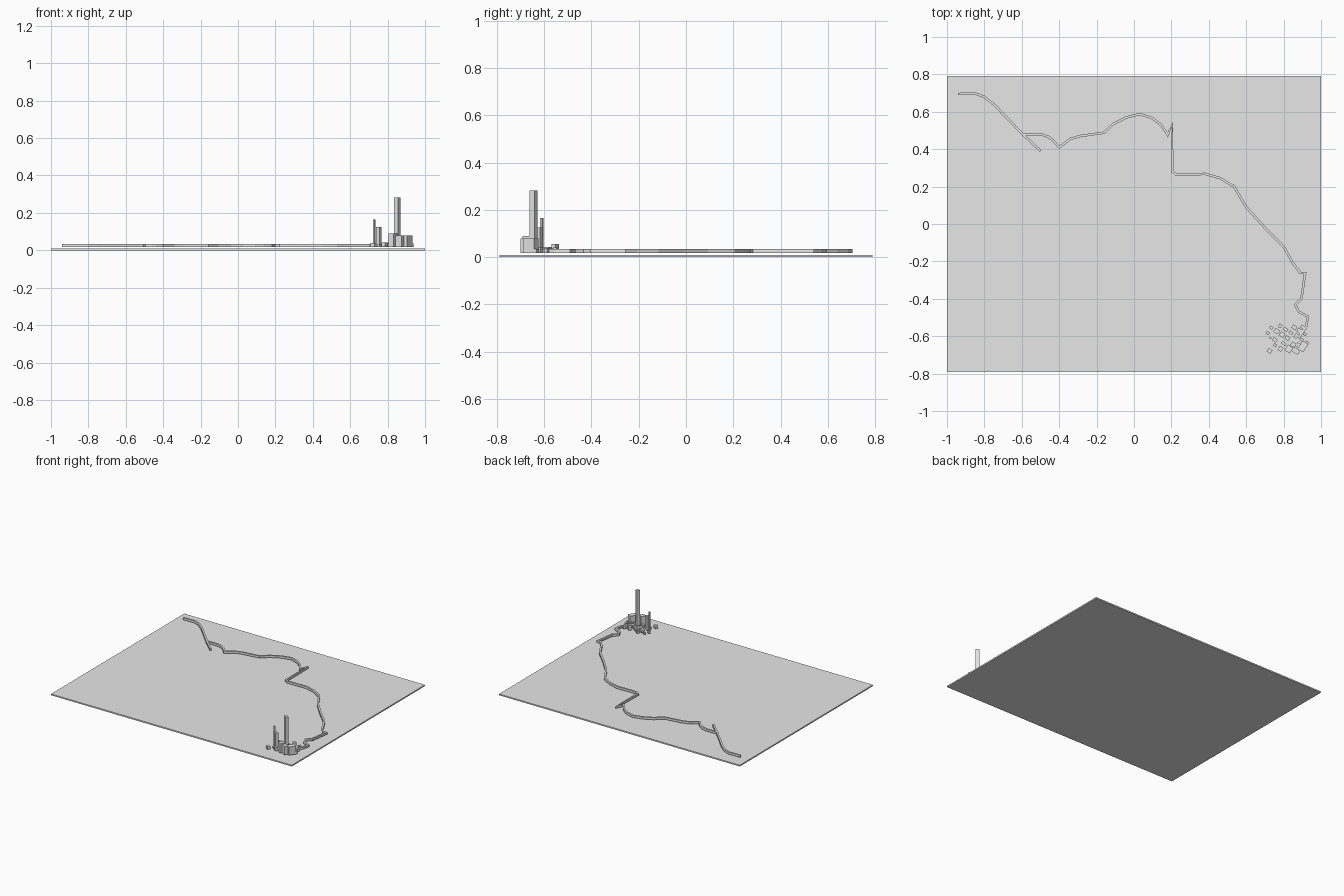
import bpy, bmesh, math, random
from mathutils import Vector, Matrix

if "Cube" in bpy.data.objects:
    bpy.data.objects.remove(bpy.data.objects["Cube"])

grey = bpy.data.materials.new("plain grey")
grey.diffuse_color = (0.8, 0.8, 0.8, 1)
grey.use_nodes = True
grey.node_tree.nodes["Principled BSDF"].inputs["Base Color"].default_value = grey.diffuse_color
LOW = 0.018          # underside of everything above the slab


def finish(name, bm):
    mesh = bpy.data.meshes.new(name)
    bm.to_mesh(mesh)
    bm.free()
    mesh.materials.append(grey)
    obj = bpy.data.objects.new(name, mesh)
    bpy.context.collection.objects.link(obj)
    return obj


def prism(bm, outline, z0, z1):
    """Closed prism over a counter-clockwise outline."""
    lo = [bm.verts.new((x, y, z0)) for x, y in outline]
    hi = [bm.verts.new((x, y, z1)) for x, y in outline]
    bm.faces.new(lo[::-1])
    bm.faces.new(hi)
    n = len(lo)
    for i in range(n):
        j = (i + 1) % n
        bm.faces.new((lo[i], lo[j], hi[j], hi[i]))


# Ground slab, with its top split into a wedge and the remainder
X, Y, T = 1.0, 0.79, 0.01
bm = bmesh.new()
corners = [(-X, -Y), (X, -Y), (X, Y), (-X, Y)]
prism(bm, corners, 0, T)
bm.faces.ensure_lookup_table()
bmesh.ops.delete(bm, geom=[bm.faces[1]], context='FACES_ONLY')
for outline in ([(0, 0), (X, -Y), (X, Y)],
                [(0, 0), (X, Y), (-X, Y), (-X, -Y), (X, -Y)]):
    bm.faces.new([bm.verts.new((x, y, T)) for x, y in outline])
finish("ground_slab", bm)


# Raised river ribbons with mitred corners
def ribbon(name, points, width=0.013, top=0.034):
    p = [Vector(q) for q in points]
    left, right = [], []
    for i, q in enumerate(p):
        a = (q - p[i - 1]).normalized() if i else (p[1] - q).normalized()
        b = (p[i + 1] - q).normalized() if i < len(p) - 1 else a
        na, nb = Vector((-a.y, a.x)), Vector((-b.y, b.x))
        m = (na + nb).normalized() if (na + nb).length > 0.05 else na
        off = m * (width / 2) / max(m.dot(na), 0.5)
        left.append(q + off)
        right.append(q - off)
    bm = bmesh.new()
    rings = [[bm.verts.new((v.x, v.y, z)) for v, z in
              ((l, LOW), (l, top), (r, top), (r, LOW))]
             for l, r in zip(left, right)]
    for s, t in zip(rings, rings[1:]):
        for k in range(4):
            j = (k + 1) % 4
            bm.faces.new((s[k], s[j], t[j], t[k]))
    bm.faces.new(rings[0][::-1])
    bm.faces.new(rings[-1])
    bmesh.ops.recalc_face_normals(bm, faces=bm.faces)
    finish(name, bm)


ribbon("river_branch", [(-.94, .695), (-.85, .698), (-.80, .68), (-.745, .635),
                        (-.595, .48), (-.5, .39)])
ribbon("river_main", [
    (-.59, .48), (-.50, .48), (-.46, .467), (-.435, .45), (-.40, .41),
    (-.34, .455), (-.29, .47), (-.16, .488), (-.11, .535), (-.04, .57),
    (.03, .588), (.095, .568), (.145, .53), (.18, .476), (.205, .53),
    (.205, .28), (.225, .265), (.30, .265), (.38, .268), (.46, .245),
    (.535, .20), (.60, .09), (.695, -.015), (.80, -.12), (.85, -.21),
    (.89, -.262), (.915, -.262), (.895, -.40), (.862, -.432), (.882, -.47),
    (.93, -.495), (.92, -.55), (.88, -.61)])


# City blocks, all turned to the same street grid
TURN = math.radians(-33)


def block(bm, x, y, w, d, top):
    rot = Matrix.Rotation(TURN, 2)
    out = [rot @ Vector((sx * w / 2, sy * d / 2)) + Vector((x, y))
           for sx, sy in ((-1, -1), (1, -1), (1, 1), (-1, 1))]
    prism(bm, out, LOW, top)


towers = {
    "tall_tower": (.852, -.645, .026, .024, .283),
    "slim_tower": (.729, -.61, .010, .010, .165),
    "short_tower": (.753, -.62, .024, .020, .125),
    "west_block": (.828, -.668, .034, .036, .09),
    "east_block": (.903, -.655, .036, .052, .08),
    "south_block": (.865, -.678, .040, .026, .08),
}
for name, dims in towers.items():
    bm = bmesh.new()
    block(bm, *dims)
    finish(name, bm)

# Low houses filling the grid around the towers
random.seed(4)
bm = bmesh.new()
rot = Matrix.Rotation(TURN, 2)
for i in range(-3, 4):
    for j in range(-2, 3):
        c = rot @ Vector((i * .034, j * .034)) + Vector((.82, -.61))
        if not (.715 < c.x < .925 and -.685 < c.y < -.54):
            continue
        if any(math.hypot(c.x - t[0], c.y - t[1]) < .024 for t in towers.values()):
            continue
        w, d = random.uniform(.016, .028), random.uniform(.014, .027)
        top = .055 if c.y > -.56 and c.x > .8 else random.uniform(.028, .044)
        block(bm, c.x, c.y, w, d, top)
block(bm, .725, -.678, .025, .022, .04)
block(bm, .90, -.55, .020, .018, .04)
finish("low_houses", bm)
